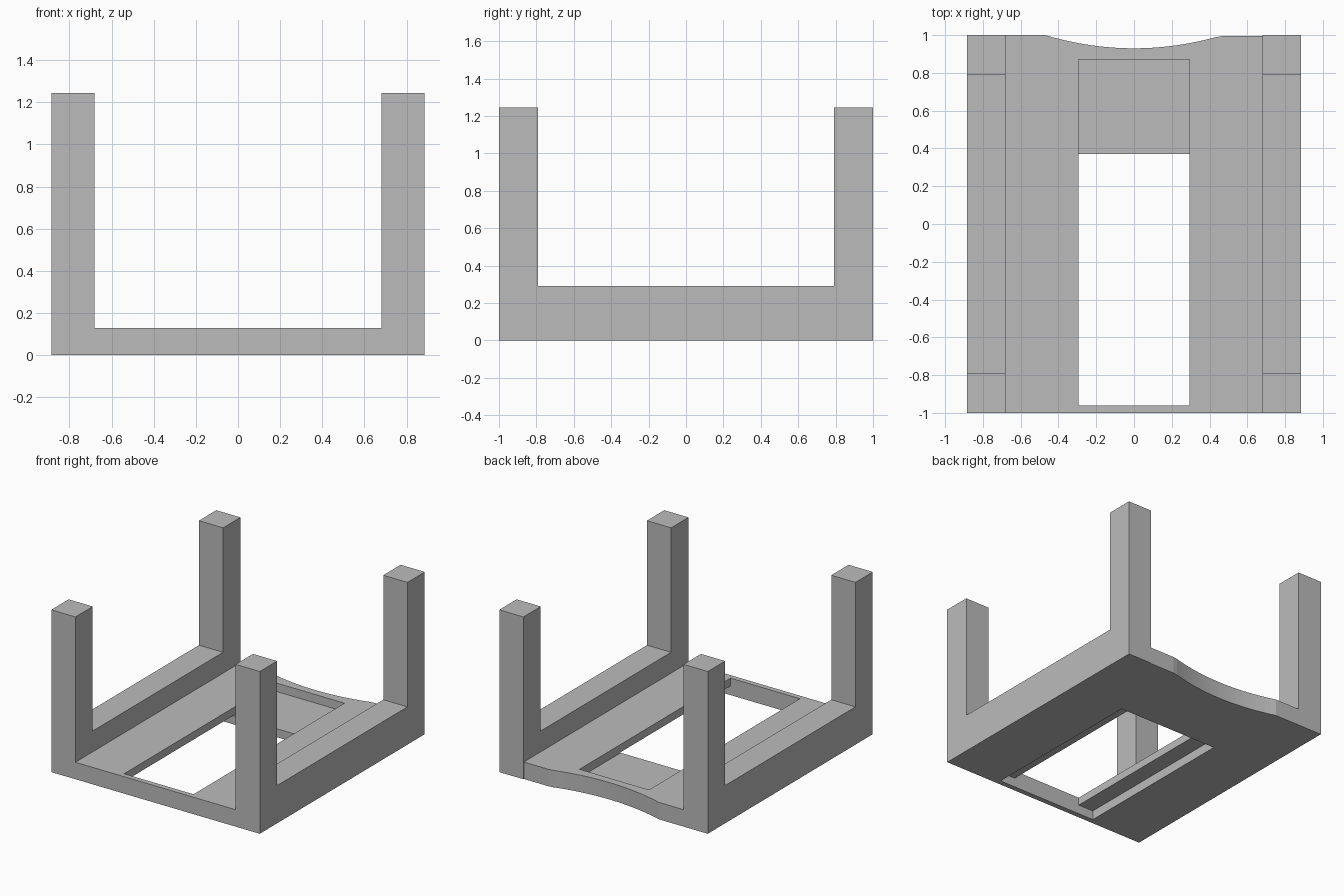
import bpy
import bmesh
from mathutils import Vector

cube = bpy.data.objects.get("Cube")
if cube:
    bpy.data.objects.remove(cube, do_unlink=True)

# Overall sizes
HALF_W, HALF_L, HEIGHT = 0.885, 1.0, 1.245
INNER_X = 0.68       # inner face of the side frames
POST_Y = 0.79        # inner face of the posts
RAIL_H, PLATE_H = 0.29, 0.13

grey = bpy.data.materials.new("plain_grey")
grey.use_nodes = True
grey.diffuse_color = (0.5, 0.5, 0.5, 1)
grey.node_tree.nodes["Principled BSDF"].inputs["Base Color"].default_value = (0.5, 0.5, 0.5, 1)


def prism(name, outline, offset):
    """Extrude a closed outline of 3D points along offset."""
    bm = bmesh.new()
    face = bm.faces.new([bm.verts.new(p) for p in outline])
    grown = bmesh.ops.extrude_face_region(bm, geom=[face])["geom"]
    verts = [v for v in grown if isinstance(v, bmesh.types.BMVert)]
    bmesh.ops.translate(bm, verts=verts, vec=Vector(offset))
    bmesh.ops.recalc_face_normals(bm, faces=bm.faces)
    mesh = bpy.data.meshes.new(name)
    bm.to_mesh(mesh)
    bm.free()
    mesh.materials.append(grey)
    obj = bpy.data.objects.new(name, mesh)
    bpy.context.scene.collection.objects.link(obj)
    return obj


def cut_box(target, name, half_x, y0, y1, z0, z1):
    """Cut a box-shaped opening, centred on x, out of target."""
    corners = [(-half_x, y0, z0), (half_x, y0, z0), (half_x, y1, z0), (-half_x, y1, z0)]
    cutter = prism(name, corners, (0, 0, z1 - z0))
    cutter.hide_render = True
    mod = target.modifiers.new(name, 'BOOLEAN')
    mod.operation = 'DIFFERENCE'
    mod.solver = 'EXACT'
    mod.object = cutter
    return cutter


# Side frames: a low rail with a tall post at each end
half = [(HALF_L, 0), (HALF_L, HEIGHT), (POST_Y, HEIGHT), (POST_Y, RAIL_H)]
side = half + [(-y, z) for y, z in reversed(half)]
for name, x in (("left_side_frame", INNER_X), ("right_side_frame", -HALF_W)):
    prism(name, [(x, y, z) for y, z in side], (HALF_W - INNER_X, 0, 0))

# Base plate with a shallow curved scoop in its back edge
SCOOP_X, SCOOP_D, STEPS = 0.47, 0.07, 24
outline = [(-INNER_X, -HALF_L), (INNER_X, -HALF_L), (INNER_X, 0.995)]
for i in range(STEPS + 1):
    t = 1 - 2 * i / STEPS
    edge = 0.995 if i == 0 else HALF_L - SCOOP_D * (1 - t * t)
    outline.append((SCOOP_X * t, edge))
outline.append((-INNER_X, HALF_L))
plate = prism("base_plate", [(x, y, 0) for x, y in outline], (0, 0, PLATE_H))

# Opening with a sunken ledge at the back, and a wider rebate underneath
cutters = [
    cut_box(plate, "top_opening_cutter", 0.295, -0.96, 0.87, 0.065, 0.3),
    cut_box(plate, "underside_rebate_cutter", 0.425, -0.96, 0.37, -0.2, 0.07),
]

# Apply the cuts and drop the cutters
bpy.context.view_layer.update()
evaluated = plate.evaluated_get(bpy.context.evaluated_depsgraph_get())
cut_mesh = bpy.data.meshes.new_from_object(evaluated)
plate.modifiers.clear()
plate.data = cut_mesh
for cutter in cutters:
    bpy.data.objects.remove(cutter, do_unlink=True)
